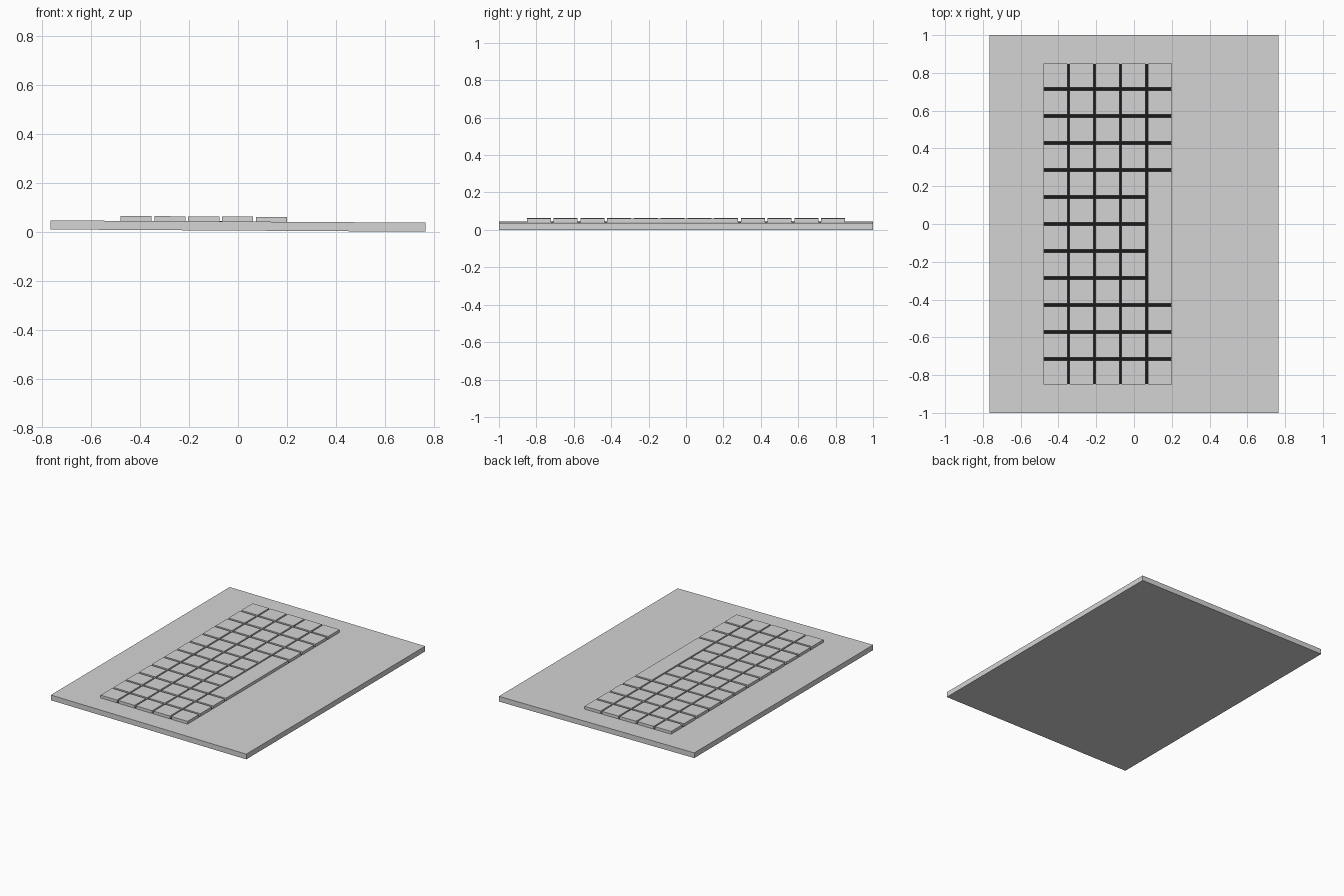
import bpy, bmesh

if "Cube" in bpy.data.objects:
    bpy.data.objects.remove(bpy.data.objects["Cube"])

SLOPE = -0.0092 / 1.53          # the slab leans slightly down towards +x
TOP = 0.0415                    # slab top height at x = 0


def material(name, rgb):
    m = bpy.data.materials.new(name)
    m.diffuse_color = (*rgb, 1)
    m.use_nodes = True
    m.node_tree.nodes["Principled BSDF"].inputs["Base Color"].default_value = m.diffuse_color
    return m


grey = material("light grey", (0.66, 0.66, 0.66))
black = material("gap black", (0.01, 0.01, 0.01))


def lean_box(name, x0, x1, y0, y1, z0, z1, mat):
    """Box whose heights follow the slope of the slab."""
    bm = bmesh.new()
    bmesh.ops.create_cube(bm, size=1)
    for v in bm.verts:
        v.co.x = x0 if v.co.x < 0 else x1
        v.co.y = y0 if v.co.y < 0 else y1
        v.co.z = (z0 if v.co.z < 0 else z1) + SLOPE * v.co.x
    me = bpy.data.meshes.new(name)
    bm.to_mesh(me)
    bm.free()
    me.materials.append(mat)
    ob = bpy.data.objects.new(name, me)
    bpy.context.collection.objects.link(ob)
    return ob


# Base slab
lean_box("base_slab", -0.765, 0.765, -1, 1, 0.0046, TOP, grey)

# Key grid layout
X0, X1, Y1 = -0.48, 0.20, 0.85
COLS, ROWS, GAP_X, GAP_Y = 5, 12, 0.011, 0.015
px = (X1 - X0 + GAP_X) / COLS
py = (2 * Y1 + GAP_Y) / ROWS

# Thin dark plate seen in the gaps between keys
lean_box("key_bed", X0 + 0.002, X1 - 0.002, -Y1 + 0.002, Y1 - 0.002,
         TOP - 0.001, TOP + 0.001, black)


def key(name, col, row, rows=1):
    x = X0 + col * px
    y = Y1 - row * py
    lean_box(name, x, x + px - GAP_X, y - rows * py + GAP_Y, y,
             TOP, TOP + 0.02, grey)


# Single keys, with one long bar in the last column
for c in range(COLS):
    for r in range(ROWS):
        if c == COLS - 1 and 4 <= r <= 8:
            continue
        key(f"key_{c}_{r}", c, r)
key("space_bar", COLS - 1, 4, 5)
